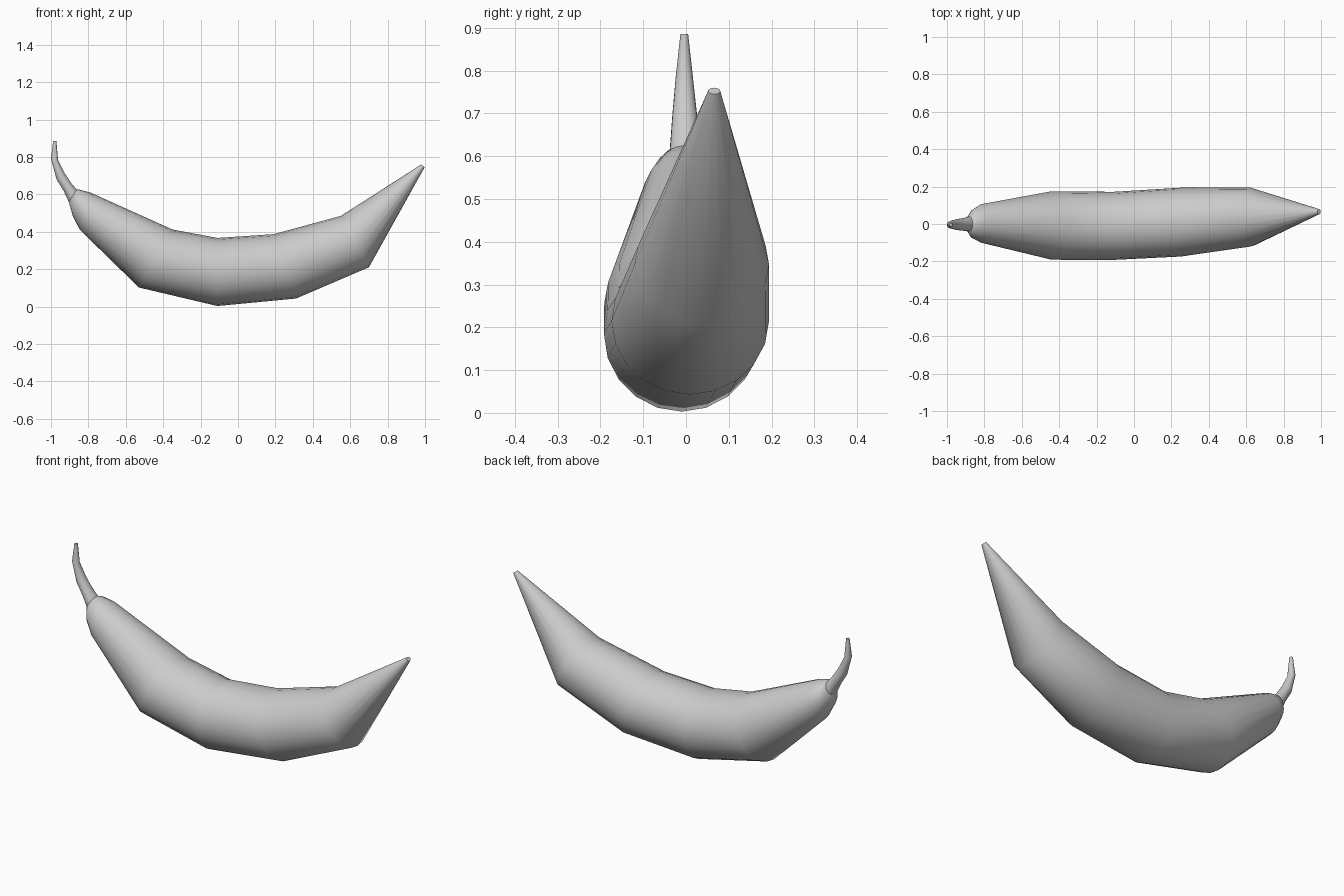
import bpy, bmesh
from math import sin, cos, pi, radians
from mathutils import Vector

if "Cube" in bpy.data.objects:
    bpy.data.objects.remove(bpy.data.objects["Cube"])


def loft(name, rings, sides, angle):
    """Each ring: top x, top z, bottom x, bottom z, centre y, half width."""
    bm = bmesh.new()
    loops = []
    for tx, tz, bx, bz, y, w in rings:
        top, bottom = Vector((tx, y, tz)), Vector((bx, y, bz))
        mid, up = (top + bottom) / 2, (top - bottom) / 2
        side = Vector((0, w, 0))
        loops.append([bm.verts.new(mid + up * cos(a) + side * sin(a))
                      for a in (2 * pi * i / sides for i in range(sides))])
    for a, b in zip(loops, loops[1:]):
        for i in range(sides):
            j = (i + 1) % sides
            bm.faces.new((a[i], a[j], b[j], b[i]))
    bm.faces.new(loops[0])
    bm.faces.new(loops[-1])
    bmesh.ops.recalc_face_normals(bm, faces=bm.faces)
    mesh = bpy.data.meshes.new(name)
    bm.to_mesh(mesh)
    bm.free()
    ob = bpy.data.objects.new(name, mesh)
    bpy.context.collection.objects.link(ob)
    bpy.ops.object.select_all(action='DESELECT')
    ob.select_set(True)
    bpy.context.view_layer.objects.active = ob
    bpy.ops.object.shade_smooth_by_angle(angle=radians(angle))
    return ob


# Curved fruit, from the rounded stem end to the pointed tip
loft("fruit_body", [
    (-0.862, 0.625, -0.905, 0.560, 0.000, 0.040),
    (-0.850, 0.626, -0.882, 0.480, 0.000, 0.075),
    (-0.790, 0.610, -0.845, 0.410, 0.003, 0.103),
    (-0.350, 0.412, -0.530, 0.102, -0.008, 0.183),
    (-0.110, 0.367, -0.110, 0.003, -0.010, 0.182),
    (0.190, 0.387, 0.310, 0.043, 0.010, 0.184),
    (0.550, 0.485, 0.700, 0.210, 0.037, 0.157),
    (0.980, 0.760, 0.998, 0.745, 0.066, 0.014),
], 20, 60)

# Thin bent stem
loft("stem", [
    (-0.862, 0.625, -0.905, 0.560, 0.000, 0.040),
    (-0.892, 0.660, -0.933, 0.620, -0.002, 0.034),
    (-0.925, 0.710, -0.970, 0.680, -0.003, 0.029),
    (-0.962, 0.782, -1.000, 0.790, -0.004, 0.020),
    (-0.971, 0.886, -0.988, 0.886, -0.004, 0.009),
], 20, 60)
